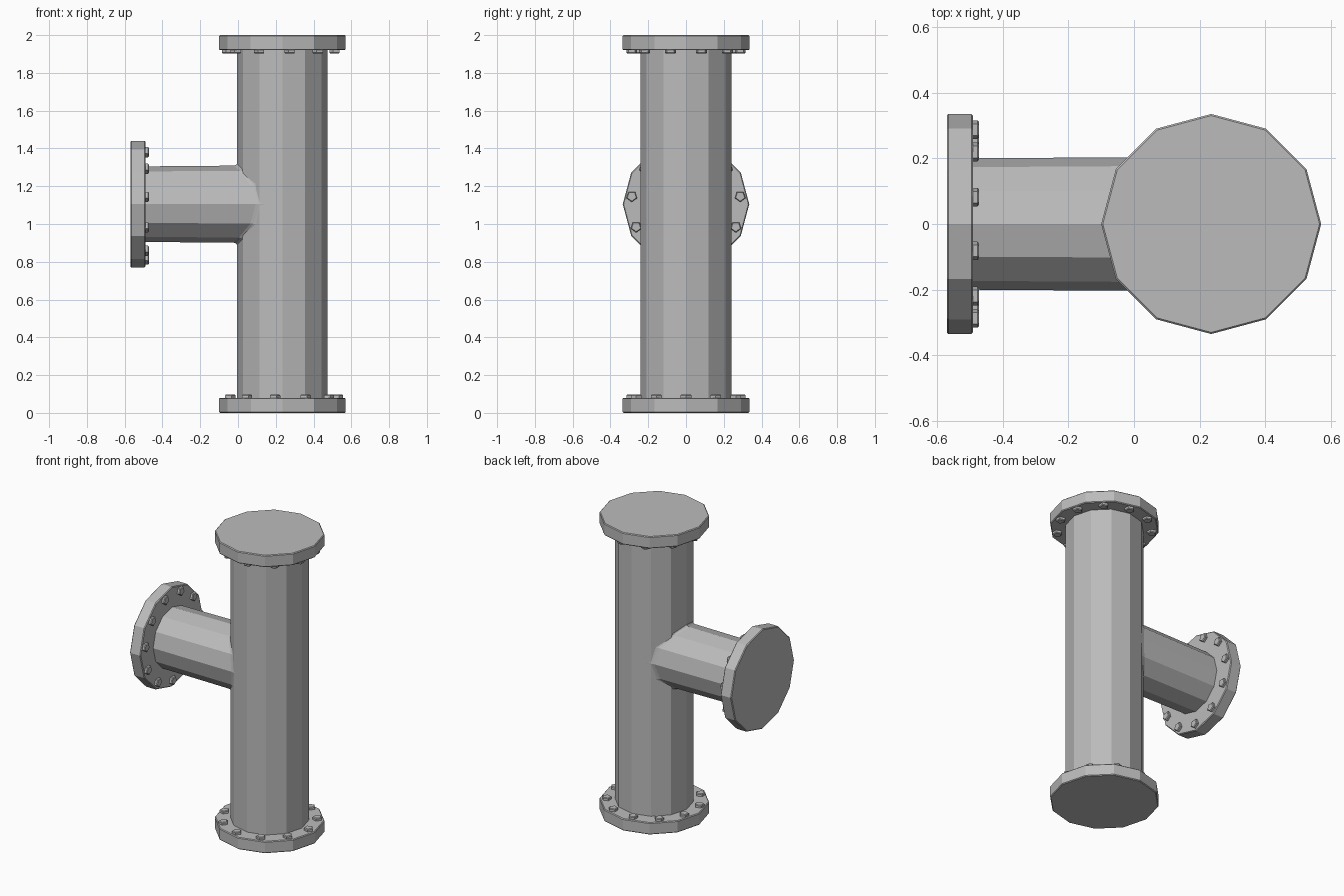
import bpy, bmesh
from math import sin, cos, tau, radians
from mathutils import Matrix, Vector

cube = bpy.data.objects.get("Cube")
if cube:
    bpy.data.objects.remove(cube, do_unlink=True)

GREY = (0.5, 0.5, 0.5, 1)
steel = bpy.data.materials.new("steel_grey")
steel.use_nodes = True
steel.diffuse_color = GREY
steel.node_tree.nodes["Principled BSDF"].inputs["Base Color"].default_value = GREY

AXIS_X, BRANCH_Z = 0.235, 1.105
PIPE_R, BRANCH_R, FLANGE_R = 0.24, 0.2, 0.335
THICK, SIDES = 0.08, 12


def loft(name, rings, place=Matrix(), caps=True):
    """Skin a list of equal-length point rings with flat faces."""
    bm = bmesh.new()
    loops = [[bm.verts.new(p) for p in ring] for ring in rings]
    for a, b in zip(loops, loops[1:]):
        for i in range(len(a)):
            j = (i + 1) % len(a)
            bm.faces.new((a[i], a[j], b[j], b[i]))
    if caps:
        bm.faces.new(loops[0])
        bm.faces.new(loops[-1])
    bmesh.ops.recalc_face_normals(bm, faces=bm.faces)
    mesh = bpy.data.meshes.new(name)
    bm.to_mesh(mesh)
    bm.free()
    mesh.materials.append(steel)
    obj = bpy.data.objects.new(name, mesh)
    obj.matrix_world = place
    bpy.context.collection.objects.link(obj)
    return obj


def ring(r, z, n=SIDES, turn=0.0):
    return [Vector((r * cos(tau * i / n + turn), r * sin(tau * i / n + turn), z))
            for i in range(n)]


def flange(name, place):
    """Blind flange standing on its outer face, with eleven bolts inside."""
    e = 0.005
    loft(name, [ring(FLANGE_R - e, 0), ring(FLANGE_R, e),
                ring(FLANGE_R, THICK - e), ring(FLANGE_R - e, THICK)], place)
    for k in range(11):
        a = tau * k / 11
        spot = Matrix.Translation((0.29 * cos(a), 0.29 * sin(a), THICK))
        loft(f"{name}_bolt_{k + 1}",
             [ring(0.03, -0.005, 5), ring(0.03, 0.013, 5), ring(0.025, 0.018, 5)],
             place @ spot)


# Main pipe and its two end flanges
base = Matrix.Translation((AXIS_X, 0, 0))
loft("main_pipe", [ring(PIPE_R, THICK - 0.01), ring(PIPE_R, 2 - THICK + 0.01)], base)
flange("bottom_flange", base)
flange("top_flange", Matrix.Translation((AXIS_X, 0, 2)) @ Matrix.Rotation(radians(180), 4, 'Y'))

# Side flange, turned to face outward along -x
flange("branch_flange", Matrix.Translation((-0.57, 0, BRANCH_Z)) @ Matrix.Rotation(radians(90), 4, 'Y'))


def wall_x(y):
    """Left wall of the faceted main pipe at depth y."""
    corners = [(PIPE_R * sin(tau * i / SIDES), PIPE_R * cos(tau * i / SIDES)) for i in range(4)]
    for (y0, d0), (y1, d1) in zip(corners, corners[1:]):
        if abs(y) <= y1:
            return AXIS_X - (d0 + (d1 - d0) * (abs(y) - y0) / (y1 - y0))


def saddle(r, gap):
    """Branch ring that follows the main pipe wall."""
    return [Vector((wall_x(p.x) - gap, p.x, BRANCH_Z + p.y)) for p in ring(r, 0)]


# Branch pipe ending in a small weld fillet against the main pipe
start = [Vector((-0.5, p.x, BRANCH_Z + p.y)) for p in ring(BRANCH_R, 0)]
loft("branch_pipe", [start, saddle(0.204, 0.018), saddle(0.208, 0.006),
                     saddle(0.216, -0.001), saddle(0.216, -0.02)], caps=False)
